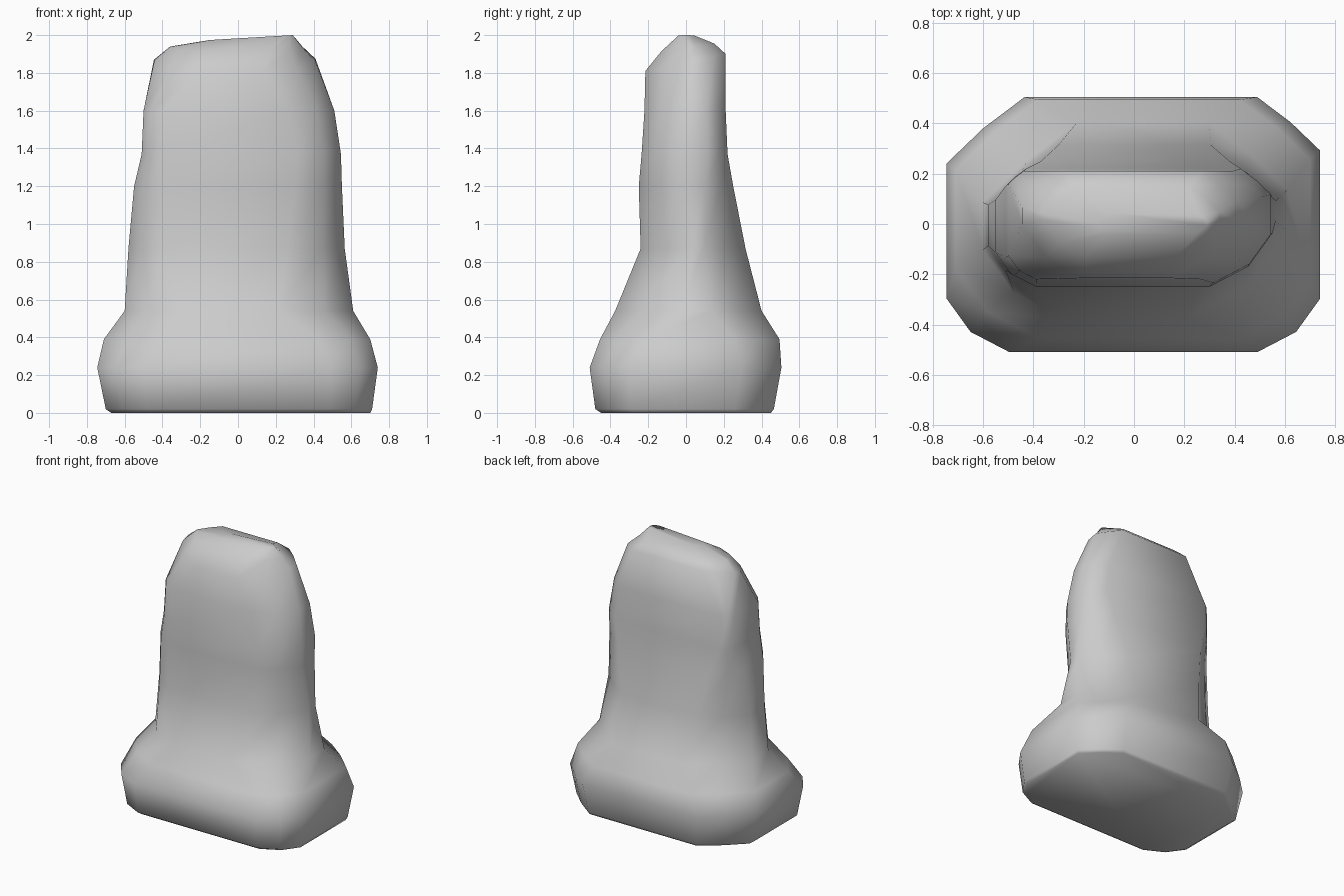
import bpy
import bmesh

# Cross-sections: z, front-to-back z tilt, left, right, front, back,
# then corner cuts: back right, back left, front left, front right
SECTIONS = [
    (0.00, 0.00, -0.67, 0.70, -0.45, 0.45, 0.23, 0.27, 0.21, 0.21),
    (0.02, 0.00, -0.70, 0.71, -0.48, 0.465, 0.24, 0.29, 0.22, 0.22),
    (0.24, 0.00, -0.745, 0.74, -0.51, 0.505, 0.25, 0.31, 0.25, 0.25),
    (0.39, 0.00, -0.71, 0.70, -0.455, 0.495, 0.28, 0.33, 0.33, 0.27),
    (0.54, 0.00, -0.60, 0.61, -0.375, 0.40, 0.31, 0.37, 0.32, 0.40),
    (0.87, 0.00, -0.58, 0.565, -0.24, 0.315, 0.26, 0.28, 0.18, 0.30),
    (1.20, 0.00, -0.55, 0.55, -0.25, 0.25, 0.17, 0.18, 0.16, 0.25),
    (1.37, 0.00, -0.51, 0.545, -0.235, 0.22, 0.12, 0.08, 0.12, 0.23),
    (1.60, 0.00, -0.50, 0.51, -0.22, 0.21, 0.12, 0.06, 0.11, 0.24),
    (1.855, 0.09, -0.445, 0.41, -0.215, 0.21, 0.14, 0.17, 0.25, 0.27),
    (1.935, 0.04, -0.36, 0.34, -0.13, 0.15, 0.12, 0.13, 0.17, 0.17),
    (1.987, 0.00, -0.15, 0.29, -0.04, 0.045, 0.04, 0.04, 0.04, 0.04),
]


def corner(cx, cy, sx, sy, cut):
    """Three points cutting one corner, counter-clockwise order."""
    dx, dy = cut, cut * 0.85
    k = 0.47 if sy > 0 else 0.38
    a = (cx, cy - sy * dy)
    m = (cx - sx * dx * k, cy - sy * dy * k)
    b = (cx - sx * dx, cy)
    return [a, m, b] if sx * sy > 0 else [b, m, a]


def section_points(sec):
    z, tilt, l, r, f, b, br, bl, fl, fr = sec
    pts = (corner(r, b, 1, 1, br) + corner(l, b, -1, 1, bl)
           + corner(l, f, -1, -1, fl) + corner(r, f, 1, -1, fr))
    lean = 0.013 if z > 1.95 else 0.0
    return [(x, y, z + tilt * ((y - f) / (b - f) - 0.5)
             + lean * (2 * (x - l) / (r - l) - 1)) for x, y in pts]


# Standing slab on a swollen foot, lofted through the sections
bm = bmesh.new()
rings = [[bm.verts.new(p) for p in section_points(s)] for s in SECTIONS]
for low, high in zip(rings, rings[1:]):
    n = len(low)
    for i in range(n):
        j = (i + 1) % n
        bm.faces.new((low[i], low[j], high[j], high[i]))
bm.faces.new(list(reversed(rings[0])))
bm.faces.new(rings[-1])
bmesh.ops.recalc_face_normals(bm, faces=bm.faces)

mesh = bpy.data.meshes.new("standing_stone")
bm.to_mesh(mesh)
bm.free()
for poly in mesh.polygons:
    poly.use_smooth = True
stone = bpy.data.objects.new("standing_stone", mesh)
bpy.context.collection.objects.link(stone)
